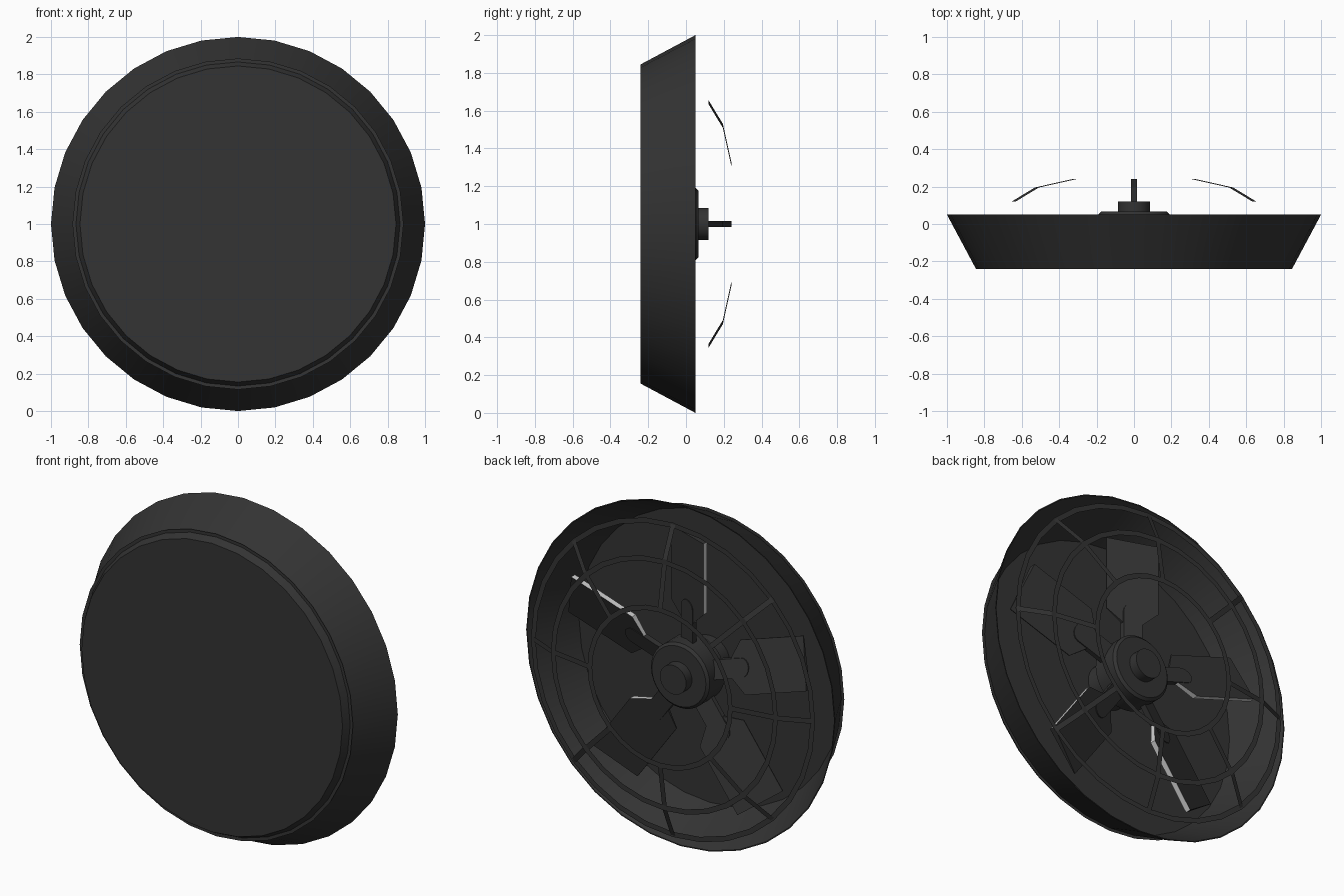
import bpy, bmesh, math
from math import sin, cos, pi

if "Cube" in bpy.data.objects:
    bpy.data.objects.remove(bpy.data.objects["Cube"])

CZ = 1.0      # height of the fan axis
SIDES = 32


def material(name, v):
    m = bpy.data.materials.new(name)
    m.diffuse_color = (v, v, v, 1)
    m.use_nodes = True
    m.node_tree.nodes["Principled BSDF"].inputs["Base Color"].default_value = m.diffuse_color
    return m


DARK = material("dark_grey", 0.033)
LIGHT = material("light_grey", 0.65)


def finish(bm, name, mats=(DARK,), smooth=False, recalc=True):
    if recalc:
        bmesh.ops.recalc_face_normals(bm, faces=bm.faces)
    me = bpy.data.meshes.new(name)
    bm.to_mesh(me)
    bm.free()
    ob = bpy.data.objects.new(name, me)
    bpy.context.collection.objects.link(ob)
    for m in mats:
        me.materials.append(m)
    if smooth:
        bpy.ops.object.select_all(action='DESELECT')
        ob.select_set(True)
        bpy.context.view_layer.objects.active = ob
        bpy.ops.object.shade_smooth_by_angle(angle=math.radians(30))
    return ob


def polar(bm, r, y, a, v=0.0):
    """Point at radius r, angle a, sideways offset v (counter-clockwise)."""
    return bm.verts.new((r * cos(a) - v * sin(a), y, CZ + r * sin(a) + v * cos(a)))


def lathe(name, profile, sides=SIDES, caps=True, smooth=True):
    """Spin (radius, y) points about the fan axis; optionally cap both ends."""
    bm = bmesh.new()
    rings = [[polar(bm, r, y, 2 * pi * i / sides) for i in range(sides)] for r, y in profile]
    for a, b in zip(rings, rings[1:]):
        for i in range(sides):
            j = (i + 1) % sides
            bm.faces.new((a[i], a[j], b[j], b[i]))
    if caps:
        bm.faces.new(rings[0])
        bm.faces.new(rings[-1])
    return finish(bm, name, smooth=smooth)


def plate(name, outline, a, back_y, thick, light=()):
    """Pitched plate on a blade: outline of (radial, sideways) points."""
    bm = bmesh.new()
    back = [polar(bm, u, back_y(v), a, v) for u, v in outline]
    front = [polar(bm, u, back_y(v) - thick(v), a, v) for u, v in outline]
    bm.faces.new(back)
    bm.faces.new(front[::-1])
    n = len(outline)
    for i in range(n):
        j = (i + 1) % n
        f = bm.faces.new((back[i], front[i], front[j], back[j]))
        f.material_index = 1 if i in light else 0
    finish(bm, name, (DARK, LIGHT))


# housing: front disc, cone, open rear and inner floor, plus a thin flat flange
lathe("housing", [(0.845, -0.24), (1.0, 0.05), (0.994, 0.05), (0.848, -0.222)])
lathe("front_flange", [(0.885, -0.20), (0.864, -0.20)], caps=False, smooth=False)

# hub and motor
lathe("motor", [(0.13, -0.222), (0.13, -0.08)])
lathe("hub", [(0.19, -0.09), (0.19, 0.052), (0.175, 0.066)])
lathe("hub_cap", [(0.085, 0.06), (0.085, 0.12)])

# five pitched, wedge-shaped blades with a light leading edge, and their brackets
blade = [(0.16, 0.045), (0.30, 0.05), (0.385, 0.138), (0.80, 0.138),
         (0.80, -0.14), (0.37, -0.14), (0.30, -0.05), (0.16, -0.045)]
bracket = [(0.15, -0.05)] + [(0.37 + 0.05 * cos(t), 0.05 * sin(t))
                             for t in [-pi / 2 + i * pi / 8 for i in range(9)]] + [(0.15, 0.05)]
for k in range(5):
    a = pi / 2 + k * 2 * pi / 5
    plate(f"blade_{k + 1}", blade, a, lambda v: -0.012 + 0.35 * v,
          lambda v: 0.02 + 0.11 * v, light=(1, 2))
    plate(f"blade_bracket_{k + 1}", bracket, a, lambda v: -0.006 + 0.35 * v,
          lambda v: 0.032 + 0.11 * v)

# rear guard: three flat rings and eight bent strips
for n, (r, y) in enumerate([(0.92, 0.12), (0.735, 0.20), (0.47, 0.24)]):
    lathe(f"guard_ring_{n + 1}", [(r, y), (r - 0.03, y)], caps=False, smooth=False)

bm = bmesh.new()
for k in range(8):
    a = k * pi / 4
    pts = [(polar(bm, r, y, a, -0.015), polar(bm, r, y, a, 0.015))
           for r, y in [(0.91, 0.12), (0.735, 0.195), (0.45, 0.24)]]
    for (p, q), (s, t) in zip(pts, pts[1:]):
        bm.faces.new((p, s, t, q))
bm.normal_update()
bmesh.ops.reverse_faces(bm, faces=[f for f in bm.faces if f.normal.y < 0])
finish(bm, "guard_spokes", recalc=False)
